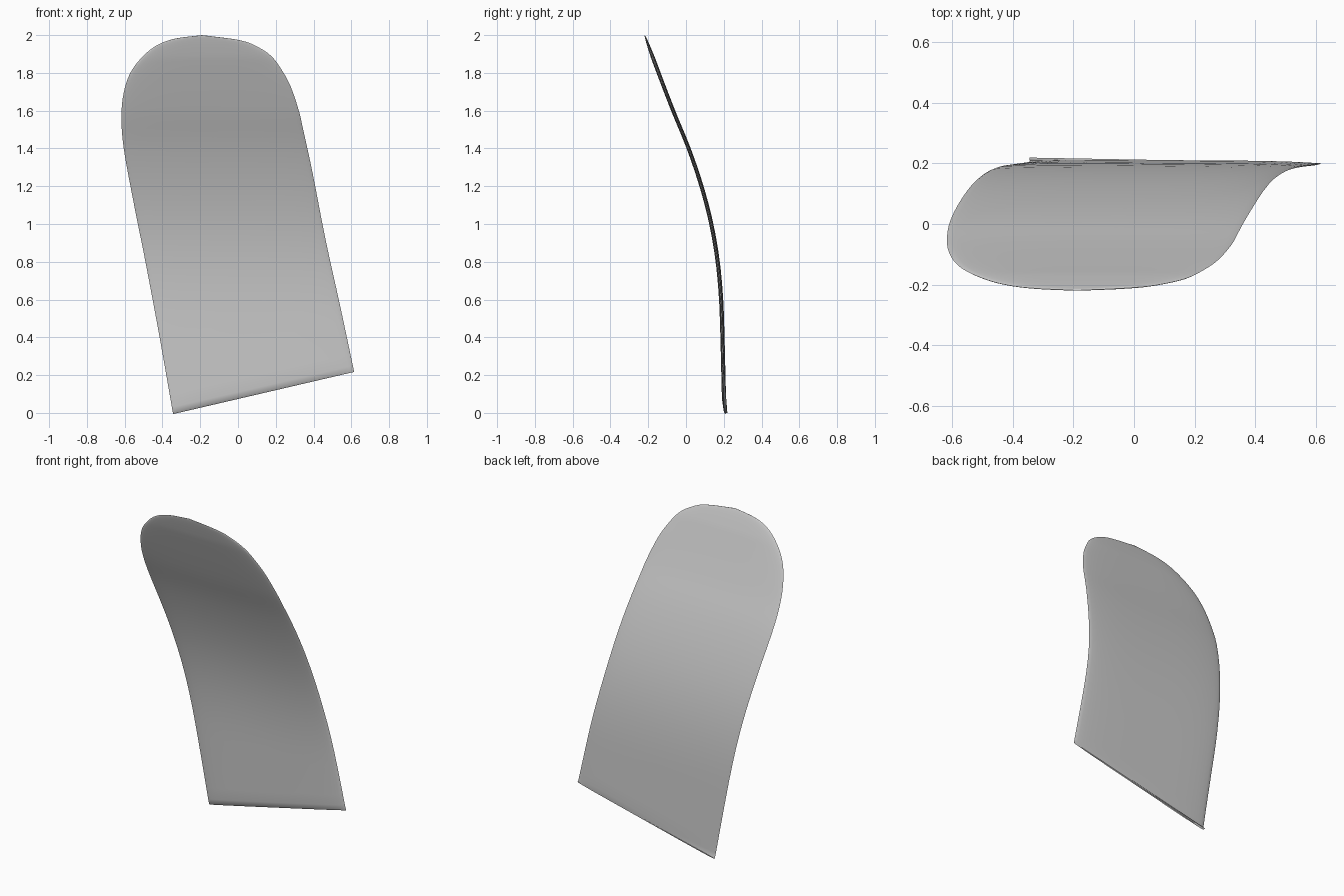
import bpy, bmesh, math

if "Cube" in bpy.data.objects:
    bpy.data.objects.remove(bpy.data.objects["Cube"])

# Outline sides (x, z) from the slanted bottom edge to the rounded top
LEFT = [(-.345, 0), (-.35, .03), (-.415, .4), (-.49, .8), (-.55, 1.1), (-.605, 1.4), (-.617, 1.57),
        (-.606, 1.69), (-.575, 1.79), (-.52, 1.87), (-.44, 1.94), (-.34, 1.98), (-.19, 2.0)]
RIGHT = [(.615, .22), (.608, .25), (.54, .57), (.463, .92), (.395, 1.27), (.345, 1.5), (.322, 1.6),
         (.28, 1.725), (.235, 1.81), (.175, 1.89), (.09, 1.945), (0, 1.975), (-.19, 2.0)]
# Bend: depth y at even steps of z from 0 to 2
BEND = [.203, .198, .193, .186, .168, .134, .082, .014, -.068, -.145, -.219]
STEPS, COLS, THICK = 4, 20, .022


def spline(p, t):
    """Catmull-Rom through a list of numbers, t in index units."""
    i = max(0, min(int(t), len(p) - 2))
    f = t - i
    b, c = p[i], p[i + 1]
    a = p[i - 1] if i else 2 * b - c
    d = p[i + 2] if i + 2 < len(p) else 2 * c - b
    return b + .5 * f * (c - a + f * (2*a - 5*b + 4*c - d + f * (3 * (b - c) + d - a)))


def point(pts, t):
    return [spline([q[k] for q in pts], t) for k in (0, 1)]


bm = bmesh.new()
rows = (len(LEFT) - 1) * STEPS
for side in (-1, 1):
    grid = []
    for r in range(rows + 1):
        t = r / STEPS
        (lx, lz), (rx, rz) = point(LEFT, t), point(RIGHT, t)
        row = []
        for c in range(COLS + 1):
            u = -math.cos(math.pi * c / COLS)
            w = (u + 1) / 2
            x, z = lx + (rx - lx) * w, lz + (rz - lz) * w
            # shell thins to a sharp rim at the sides, top and bottom
            up = min(1, t) * min(1, max(0, 2 - z) / .12) ** .5
            half = THICK / 2 * math.sqrt(max(0, 1 - u ** 4)) * up
            # small backward lip on the bottom edge
            lip = max(0, 1 - t) ** 1.5 * (.016 - .012 * w)
            row.append(bm.verts.new((x, spline(BEND, z * 5) + lip + side * half, z)))
        grid.append(row)
    for a, b in zip(grid, grid[1:]):
        for c in range(COLS):
            q = [a[c], a[c + 1], b[c + 1], b[c]]
            bm.faces.new(q if side < 0 else q[::-1])
bmesh.ops.remove_doubles(bm, verts=bm.verts, dist=.0004)
bmesh.ops.recalc_face_normals(bm, faces=bm.faces)

# Curved thin panel
mesh = bpy.data.meshes.new("curved_panel")
bm.to_mesh(mesh)
bm.free()
panel = bpy.data.objects.new("curved_panel", mesh)
bpy.context.collection.objects.link(panel)
bpy.context.view_layer.objects.active = panel
panel.select_set(True)
bpy.ops.object.shade_smooth_by_angle(angle=math.radians(60))
